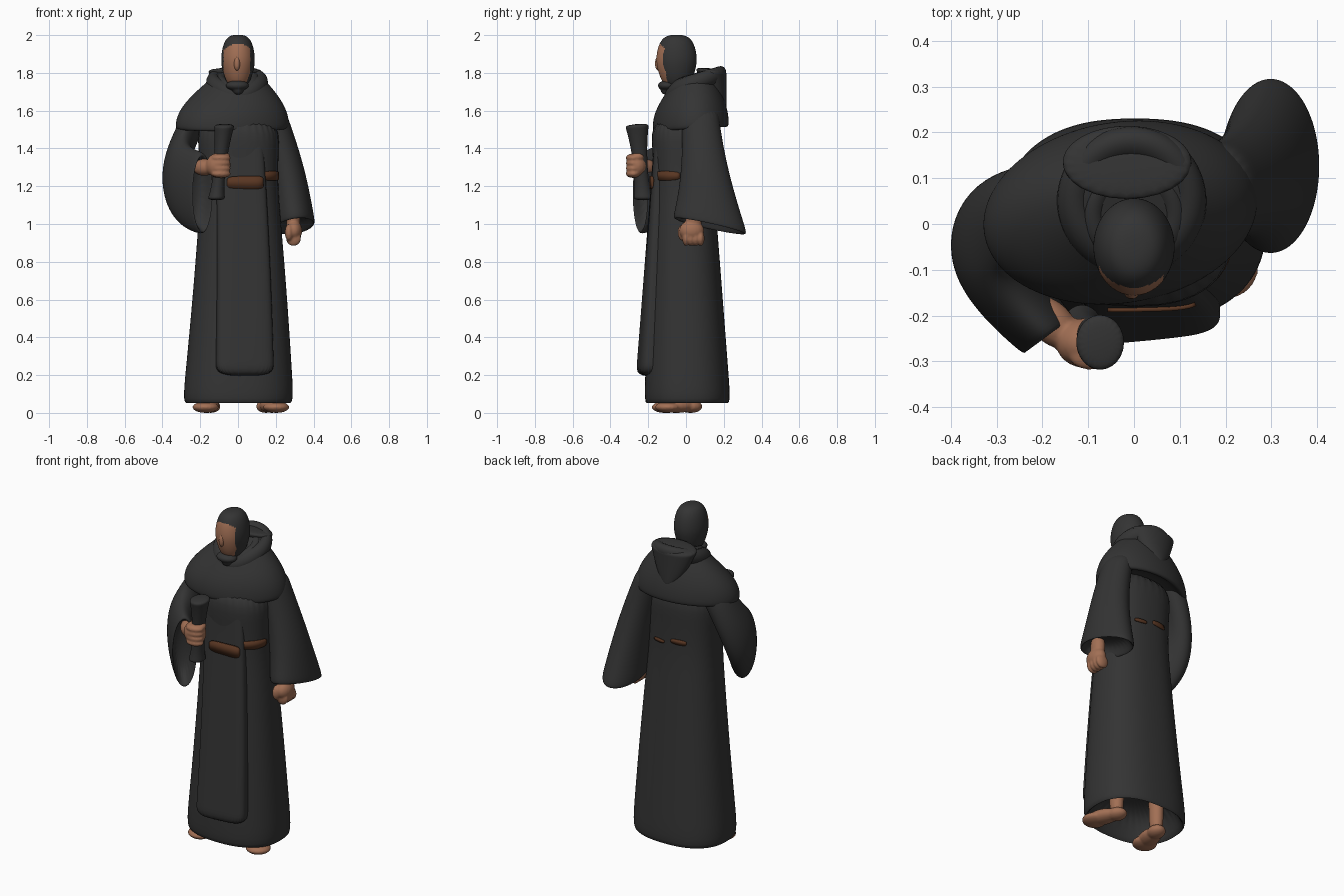
import bpy, bmesh
from math import sin, cos, pi, tau, radians, copysign
from mathutils import Vector

cube = bpy.data.objects.get("Cube")
if cube:
    bpy.data.objects.remove(cube, do_unlink=True)


def material(name, rgb):
    mat = bpy.data.materials.new(name)
    mat.use_nodes = True
    mat.diffuse_color = (*rgb, 1)
    mat.node_tree.nodes["Principled BSDF"].inputs["Base Color"].default_value = (*rgb, 1)
    return mat


CLOTH = material("charcoal cloth", (0.034, 0.034, 0.034))
SKIN = material("tan skin", (0.36, 0.16, 0.09))
LEATHER = material("brown leather", (0.1, 0.037, 0.016))
UP = Vector((0, 0, 1))


def finish(name, bm, mat, levels=0, fuse=False):
    """Turn a bmesh into a smooth-shaded object, subdivided or fused into one skin."""
    bmesh.ops.recalc_face_normals(bm, faces=bm.faces)
    mesh = bpy.data.meshes.new(name)
    bm.to_mesh(mesh)
    bm.free()
    obj = bpy.data.objects.new(name, mesh)
    bpy.context.collection.objects.link(obj)
    mesh.materials.append(mat)
    bpy.ops.object.select_all(action="DESELECT")
    obj.select_set(True)
    bpy.context.view_layer.objects.active = obj
    if levels:
        modifier = obj.modifiers.new("subdivide", "SUBSURF")
        modifier.levels = modifier.render_levels = levels
    if fuse:
        modifier = obj.modifiers.new("fuse", "REMESH")
        modifier.mode, modifier.voxel_size = "VOXEL", 0.006
        modifier = obj.modifiers.new("soften", "SMOOTH")
        modifier.iterations = 4
    for modifier in list(obj.modifiers):
        bpy.ops.object.modifier_apply(modifier=modifier.name)
    bpy.ops.object.shade_smooth_by_angle(angle=radians(60))
    return obj


def ring(centre, rx, ry, slope_y=0, slope_x=0, turn=0):
    """Level oval: centre and two half axes, optionally sloped and turned."""
    c, s = cos(radians(turn)), sin(radians(turn))
    u, v = Vector((c, s, 0)) * rx, Vector((-s, c, 0)) * ry
    for axis in (u, v):
        axis.z = axis.x * slope_x + axis.y * slope_y
    return Vector(centre), u, v


def ring_point(oval, angle, power):
    centre, u, v = oval
    p, q = (copysign(abs(k) ** (2 / power), k) for k in (cos(angle), sin(angle)))
    return centre + u * p + v * q


def sweep(name, ring_at, start, end, steps=8, mat=CLOTH, hollow=False, power=2, sides=24):
    """Skin the ovals given by a rule; a hollow one is open at its end."""
    ovals = [ring_at(start + (end - start) * i / steps) for i in range(steps + 1)]
    if hollow:
        for (c, u, v), scale in ((ovals[-1], 0.88), (ovals[-2], 0.75)):
            ovals.append((c, u * scale, v * scale))
    bm = bmesh.new()
    loops = [[bm.verts.new(ring_point(o, tau * i / sides, power)) for i in range(sides)]
             for o in ovals]
    for a, b in zip(loops, loops[1:]):
        for i in range(sides):
            bm.faces.new((a[i], a[i - 1], b[i - 1], b[i]))
    bm.faces.new(loops[0])
    bm.faces.new(loops[-1])
    return finish(name, bm, mat, 2)


def blobs(name, items, mat):
    """Fused ellipsoids: centre, radii and turn about z."""
    bm = bmesh.new()
    for centre, radii, turn in items:
        ball = bmesh.ops.create_uvsphere(bm, u_segments=20, v_segments=12, radius=1)["verts"]
        c, s = cos(radians(turn)), sin(radians(turn))
        for vert in ball:
            x, y, z = (k * r for k, r in zip(vert.co, radii))
            vert.co = Vector(centre) + Vector((x * c - y * s, x * s + y * c, z))
    finish(name, bm, mat, fuse=True)


# Robe, narrowest at the waist, with a hollow hem
def robe_ring(z):
    width = 0.2 + 0.08 * abs(1.25 - z)
    return ring((0.01 * sin(z * 2), 0.008 - 0.015 * z, z), width, width * 0.78)


sweep("robe", robe_ring, 1.58, 0.045, hollow=True, power=2.4, sides=32)


# Front panel, melting into the robe above the waist
def panel_ring(z):
    t = (z - 0.2) / 1.3
    return ring((0.035 - 0.03 * t * t, -0.19 + 0.075 * t, z),
                0.155 - 0.03 * t, 0.068 - 0.018 * t, turn=6 - 6 * t)


sweep("front_panel", panel_ring, 1.53, 0.19, steps=16, power=4, sides=32)


# Belt pieces showing between the folds
def belt(name, oval, power, start, end, z, height):
    centre, u, v = oval(z)
    outside = (centre, u * 1.04, v * 1.04)
    steps = 16
    bm = bmesh.new()
    columns = []
    for i in range(steps + 1):
        t = i / steps
        half = UP * height * (0.5 + 0.5 * sin(pi * t) ** 0.4) / 2
        middle = ring_point(outside, radians(start + (end - start) * t), power)
        columns.append((bm.verts.new(middle - half), bm.verts.new(middle + half)))
    for a, b in zip(columns, columns[1:]):
        bm.faces.new((a[0], b[0], b[1], a[1]))
    plate = finish(name, bm, LEATHER)
    modifier = plate.modifiers.new("thickness", "SOLIDIFY")
    modifier.thickness, modifier.offset = 0.009, 0


belt("belt_front", panel_ring, 4, 252, 317, 1.22, 0.07)
belt("belt_left", robe_ring, 2.4, 296, 355, 1.255, 0.05)
belt("belt_back", robe_ring, 2.4, 92, 116, 1.25, 0.03)
belt("belt_back_left", robe_ring, 2.4, 64, 84, 1.23, 0.02)


# Shoulder cape rising to the neck
def cape_ring(angle):
    spread = cos(radians(angle)) ** 2.5
    return ring((-0.03 * spread, 0.025, 1.52 + 0.27 * sin(radians(angle))),
                0.12 + 0.185 * spread, 0.1 + 0.1 * spread,
                slope_y=0.36 - 0.3 * spread, turn=9 * spread)


sweep("shoulder_cape", cape_ring, 80, -4, steps=10, hollow=True, sides=32)


# Hood folded down behind the neck, drooping to a point
def hood_ring(t):
    return ring((-0.015, 0.13 + 0.05 * t, 1.825 - 0.22 * t),
                0.02 + 0.13 * (1 - t) ** 0.6, 0.085 - 0.05 * t, slope_y=-0.1)


sweep("hood", hood_ring, 0, 1)


# Rolled collars, sloping down to the front
def collar(name, centre, radius, tube):
    around, across = 32, 10
    bm = bmesh.new()
    loops = []
    for i in range(around):
        a = tau * i / around
        dip = 0.025 * max(0, -sin(a)) ** 4
        loop = []
        for j in range(across):
            b = tau * j / across
            reach = radius + tube * cos(b)
            offset = Vector((cos(a), sin(a), 0.3 * sin(a))) * reach
            loop.append(bm.verts.new(Vector(centre) + offset + UP * (tube * 1.2 * sin(b) - dip)))
        loops.append(loop)
    for i in range(around):
        for j in range(across):
            bm.faces.new((loops[i - 1][j - 1], loops[i][j - 1], loops[i][j], loops[i - 1][j]))
    finish(name, bm, CLOTH, 1)


collar("outer_collar", (-0.005, 0.05, 1.75), 0.125, 0.042)
collar("inner_collar", (0, 0.015, 1.755), 0.09, 0.03)


# Head narrowing to the jaw, with a bare face framed by hair
def head_ring(angle):
    rise = sin(radians(angle))
    size = cos(radians(angle)) ** 0.6 * (1 + 0.16 * min(0, rise))
    return ring((0, -0.05, 1.86 + 0.142 * rise), 0.09 * size, 0.108 * size)


head = sweep("head", head_ring, -80, 86, steps=12, sides=40)
head.data.materials.append(SKIN)
for face in head.data.polygons:
    x, y, z = face.center
    width = 0.07 - 0.4 * max(0, 1.8 - z)
    if y < -0.06 and abs(x + 0.006) < width and 1.74 < z < 1.955 - 6 * x * x:
        face.material_index = 1
blobs("nose", [((-0.005, -0.147, 1.85), (0.018, 0.018, 0.04), 0)], SKIN)
blobs("neck", [((0, -0.02, 1.72), (0.06, 0.07, 0.09), 0)], CLOTH)
blobs("beard", [((-0.004, -0.1, 1.733), (0.062, 0.05, 0.028), 0),
                ((0, -0.1, 1.71), (0.03, 0.035, 0.028), 0)], CLOTH)


# Left sleeve: a long bell trailing backwards
def left_sleeve_ring(t):
    centre = Vector((0.17, 0.07, 1.62)).lerp(Vector((0.3, 0.128, 0.985)), t)
    centre.x += 0.02 * sin(pi * t)
    return ring(centre, 0.075 + 0.035 * t, 0.1 + 0.1 * t * t, -0.22 * t * t, 0.15 * t * t)


sweep("left_sleeve", left_sleeve_ring, 0, 1, hollow=True)


# Right sleeve: bent at the elbow, its cuff drooping below the forearm
def right_sleeve_ring(t):
    shoulder, elbow, cuff = (Vector(p) for p in ((-0.18, 0.04, 1.62), (-0.46, 0.02, 1.22),
                                                 (-0.185, -0.245, 1.16)))
    centre = shoulder.lerp(elbow, t).lerp(elbow.lerp(cuff, t), t)
    outward, forward = Vector((0.8, 0.6, 0)), Vector((0.6, -0.8, 0))
    bend = t * pi / 2
    return (centre, outward * (0.09 - 0.02 * t ** 3),
            forward * 0.1 * cos(bend) + UP * 0.22 * sin(bend))


sweep("right_sleeve", right_sleeve_ring, 0, 1, hollow=True)


# Flared bundle in the right hand
def bundle_ring(t):
    centre = Vector((-0.115, -0.225, 1.125)).lerp(Vector((-0.072, -0.26, 1.53)), t)
    radius = 0.03 + 0.026 * t ** 3 + 0.018 * (1 - t) ** 6
    return ring(centre, radius, radius * 1.15, slope_y=0.08 * t)


sweep("held_bundle", bundle_ring, 0, 1, steps=16)

# Right fist, wrist and fingers
blobs("right_hand", [((-0.105, -0.26, 1.31), (0.066, 0.055, 0.066), 0),
                     ((-0.18, -0.215, 1.3), (0.07, 0.045, 0.045), -45),
                     ((-0.075, -0.255, 1.355), (0.035, 0.035, 0.025), 0)]
      + [((-0.09, -0.282, 1.35 - 0.028 * i), (0.052, 0.036, 0.022), 10) for i in range(4)], SKIN)

# Left hand hanging from its cuff
blobs("left_hand", [((0.292, 0.04, 1.03), (0.038, 0.045, 0.08), 0),
                    ((0.295, 0.03, 0.965), (0.045, 0.066, 0.055), 0),
                    ((0.27, -0.015, 0.955), (0.022, 0.03, 0.045), 0)]
      + [((0.294, 0.026 * i, 0.925), (0.04, 0.02, 0.042), 0) for i in range(4)], SKIN)

# Feet and ankles, turned outward
for side, spot, turn in (("left", (0.18, -0.045, 0), 24), ("right", (-0.16, -0.06, 0), -12)):
    angle = radians(turn)
    ahead = Vector((sin(angle), -cos(angle), 0))
    middle = Vector(spot)
    heel, ball = middle - ahead * 0.08, middle + ahead * 0.055
    blobs(side + "_foot", [(heel + UP * 0.034, (0.05, 0.06, 0.034), turn),
                           (middle + UP * 0.038, (0.058, 0.1, 0.038), turn),
                           (ball + UP * 0.03, (0.07, 0.068, 0.03), turn)], SKIN)
    sweep(side + "_ankle", lambda z: ring(heel + UP * z, 0.035 + 0.03 * z, 0.04 + 0.03 * z),
          0.03, 0.3, steps=3, mat=SKIN, sides=12)
